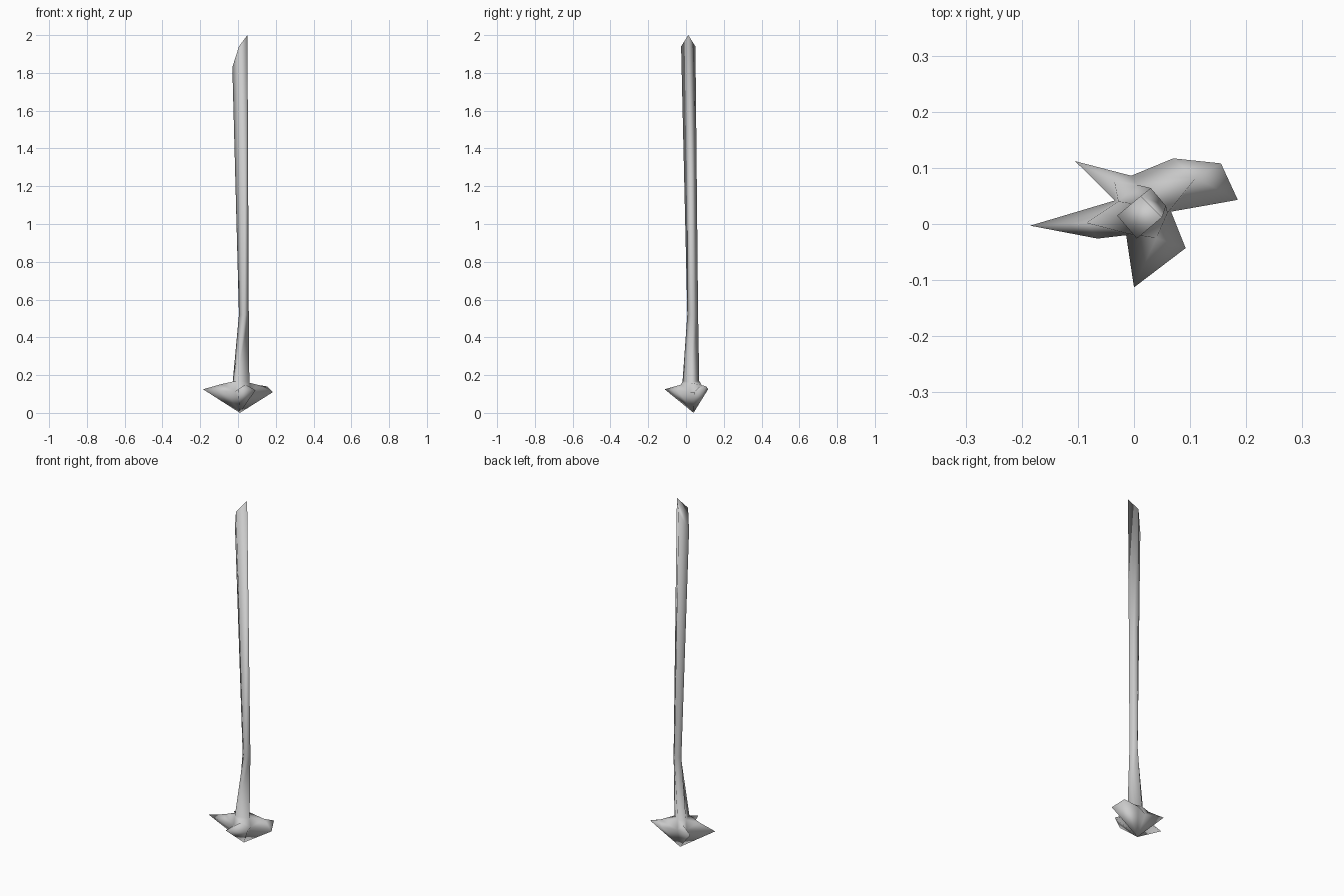
import bpy, bmesh

if "Cube" in bpy.data.objects:
    bpy.data.objects.remove(bpy.data.objects["Cube"])

bm = bmesh.new()

# Trunk: four-sided rings (right, back, left, front) from the base to the slanted top
rings = [
    [(0.06, 0.02, 0.16), (0.005, 0.07, 0.17), (-0.028, 0.04, 0.165), (-0.008, -0.018, 0.17)],
    [(0.057, 0.032, 0.52), (0.03, 0.064, 0.52), (0.005, 0.035, 0.52), (0.03, 0.007, 0.52)],
    [(0.05, 0.012, 2.0), (0.012, 0.05, 1.94), (-0.03, 0.015, 1.83), (0.005, -0.026, 1.94)],
]
rings = [[bm.verts.new(p) for p in r] for r in rings]
for lo, hi in zip(rings, rings[1:]):
    for i in range(4):
        j = (i + 1) % 4
        bm.faces.new((lo[i], lo[j], hi[j], hi[i]))
bm.faces.new(rings[-1])

# Roots: one between each pair of trunk corners, meeting in a point below
bottom = bm.verts.new((0.01, 0.04, 0.0))
valleys = [bm.verts.new(p) for p in
           [(0.066, 0.022, 0.11), (-0.005, 0.086, 0.12), (-0.034, 0.042, 0.11), (-0.014, -0.02, 0.115)]]
# (ridge point, outer tips)
roots = [
    ((0.11, 0.082, 0.147), [(0.185, 0.043, 0.11), (0.155, 0.108, 0.14), (0.07, 0.117, 0.125)]),
    ((-0.035, 0.076, 0.15), [(-0.105, 0.112, 0.125)]),
    ((-0.085, 0.002, 0.153), [(-0.185, -0.003, 0.125), (-0.065, -0.026, 0.115)]),
    ((0.04, -0.025, 0.15), [(0.0, -0.113, 0.125), (0.092, -0.043, 0.12)]),
]
for i, (ridge, tips) in enumerate(roots):
    j = (i + 1) % 4
    top = bm.verts.new(ridge)
    edge = [valleys[i]] + [bm.verts.new(p) for p in tips] + [valleys[j]]
    loop = [rings[0][i]] + edge + [rings[0][j]]
    for a, b in zip(loop, loop[1:]):
        bm.faces.new((top, a, b))
    bm.faces.new((top, rings[0][j], rings[0][i]))
    for a, b in zip(edge, edge[1:]):
        bm.faces.new((a, bottom, b))

bmesh.ops.recalc_face_normals(bm, faces=bm.faces)
for f in bm.faces:
    f.smooth = True
mesh = bpy.data.meshes.new("trunk_with_roots")
bm.to_mesh(mesh)
bm.free()
obj = bpy.data.objects.new("trunk_with_roots", mesh)
bpy.context.collection.objects.link(obj)
